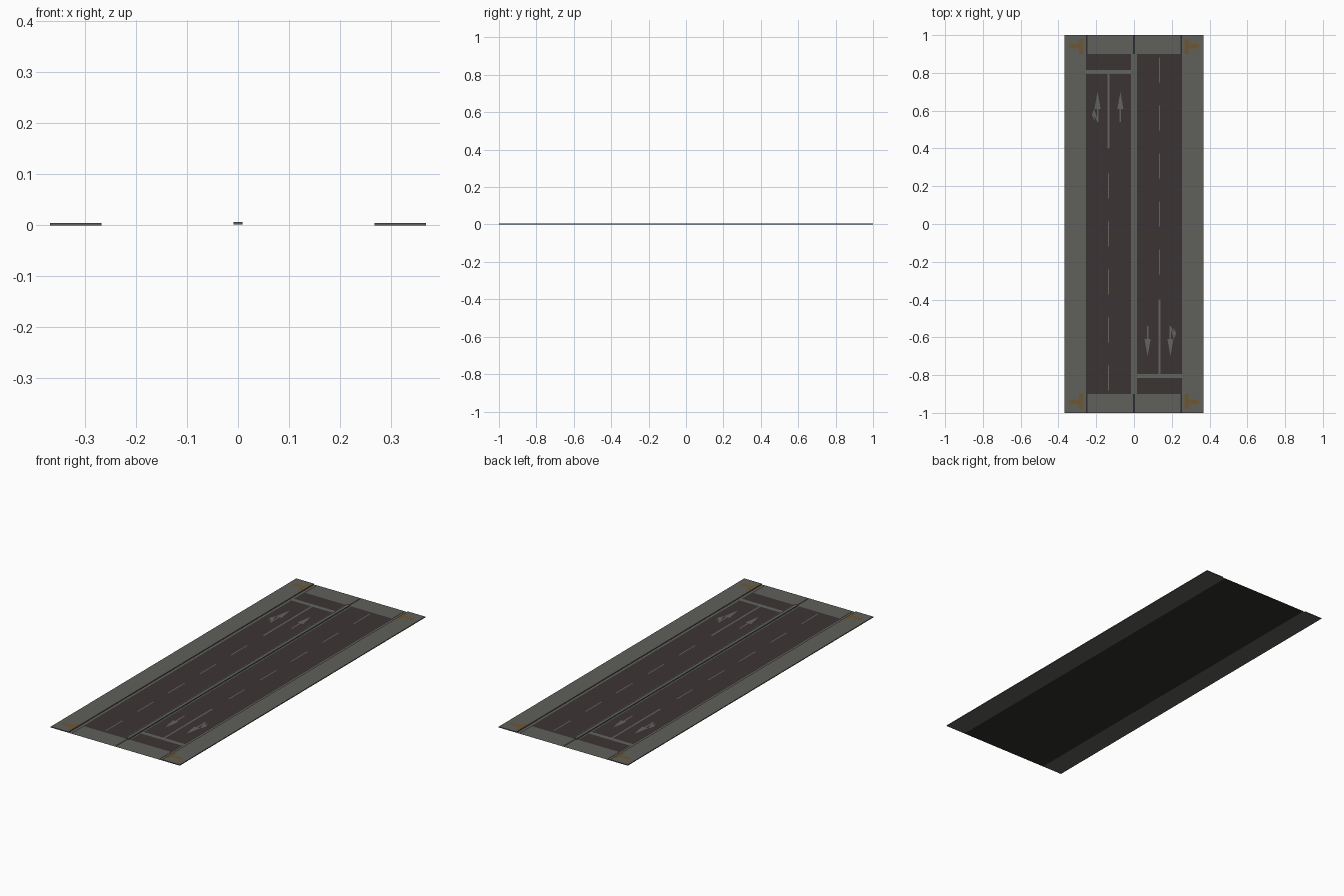
import bpy

if "Cube" in bpy.data.objects:
    bpy.data.objects.remove(bpy.data.objects["Cube"])

def mat(name, col):
    m = bpy.data.materials.new(name)
    m.diffuse_color = (*col, 1)
    m.use_nodes = True
    m.node_tree.nodes["Principled BSDF"].inputs["Base Color"].default_value = m.diffuse_color
    return m

BASE = mat("dark base", (0.030, 0.028, 0.025))
ROAD = mat("asphalt", (0.045, 0.034, 0.034))
GREY = mat("concrete grey", (0.115, 0.119, 0.104))
MARK = mat("marking grey", (0.127, 0.125, 0.118))
TILE = mat("tactile ochre", (0.155, 0.096, 0.036))

def build(name, verts, faces, m):
    me = bpy.data.meshes.new(name)
    me.from_pydata(verts, [], faces)
    me.materials.append(m)
    o = bpy.data.objects.new(name, me)
    bpy.context.collection.objects.link(o)
    return o

def plate(name, pts, z, m, s=1):
    """Flat polygon; s=-1 turns it half a turn about the centre."""
    return build(name, [(x * s, y * s, z) for x, y in pts], [tuple(range(len(pts)))], m)

def rect(name, x0, x1, y0, y1, z, m, s=1):
    return plate(name, [(x0, y0), (x1, y0), (x1, y1), (x0, y1)], z, m, s)

def box(name, x0, x1, y0, y1, z0, z1, m):
    v = [(x, y, z) for z in (z0, z1) for x, y in ((x0, y0), (x1, y0), (x1, y1), (x0, y1))]
    f = [(3, 2, 1, 0), (4, 5, 6, 7)] + [(i, (i + 1) % 4, (i + 1) % 4 + 4, i + 4) for i in range(4)]
    return build(name, v, f, m)

Z1, Z2 = 0.0007, 0.0014   # paving layer, marking layer

# ground plate and central divider
rect("road_base", -0.253, 0.253, -1, 1, 0, BASE)
rect("divider_strip", -0.017, 0.017, -0.9, 0.9, Z2, GREY)
box("divider_kerb", -0.009, 0.009, -0.9, 0.9, Z2, 0.0062, GREY)

# everything repeats under a half turn
for s in (1, -1):
    # sidewalk with gutter
    xs = sorted((0.267 * s, 0.368 * s))
    box("sidewalk", xs[0], xs[1], -1, 1, 0, 0.0045, GREY)
    rect("gutter", 0.253, 0.267, -1, 1, 0, GREY, s)
    # carriageway
    rect("carriageway", -0.251, -0.013, -0.9, 0.9, Z1, ROAD, s)
    # crossing slabs at one end
    rect("crossing_left", -0.247, -0.005, 0.9, 1, Z1, GREY, s)
    rect("crossing_right", 0.005, 0.247, 0.9, 1, Z1, GREY, s)
    # tactile paving at both corners
    for k in (1, -1):
        t = [(0.26, 0.90), (0.29, 0.90), (0.29, 0.93), (0.345, 0.93),
             (0.345, 0.955), (0.29, 0.955), (0.29, 0.98), (0.26, 0.98)]
        pts = [(max(x, 0.268) * k, y) for x, y in t]
        plate("tactile_paving", pts if k > 0 else pts[::-1], 0.0051, TILE, s)
    # stop line and lane lines
    rect("stop_line", -0.253, -0.017, 0.793, 0.815, Z2, MARK, s)
    rect("lane_line", -0.139, -0.130, 0.40, 0.793, Z2, MARK, s)
    for i in range(5):
        y = 0.135 - i * 0.254
        rect("lane_dash", -0.138, -0.132, y, y + 0.133, Z2, MARK, s)
    # straight arrows
    for x in (-0.072, -0.193):
        plate("straight_arrow", [(x - 0.004, 0.54), (x + 0.004, 0.54), (x + 0.004, 0.61),
              (x + 0.016, 0.61), (x, 0.70), (x - 0.016, 0.61), (x - 0.004, 0.61)], Z2, MARK, s)
    # turning branch
    tx = -0.193
    plate("turn_branch", [(tx - 0.004, 0.545), (tx - 0.004, 0.565), (tx - 0.015, 0.60),
          (tx - 0.015, 0.615), (tx - 0.03, 0.58), (tx - 0.015, 0.545), (tx - 0.015, 0.57)][::-1],
          Z2, MARK, s)
